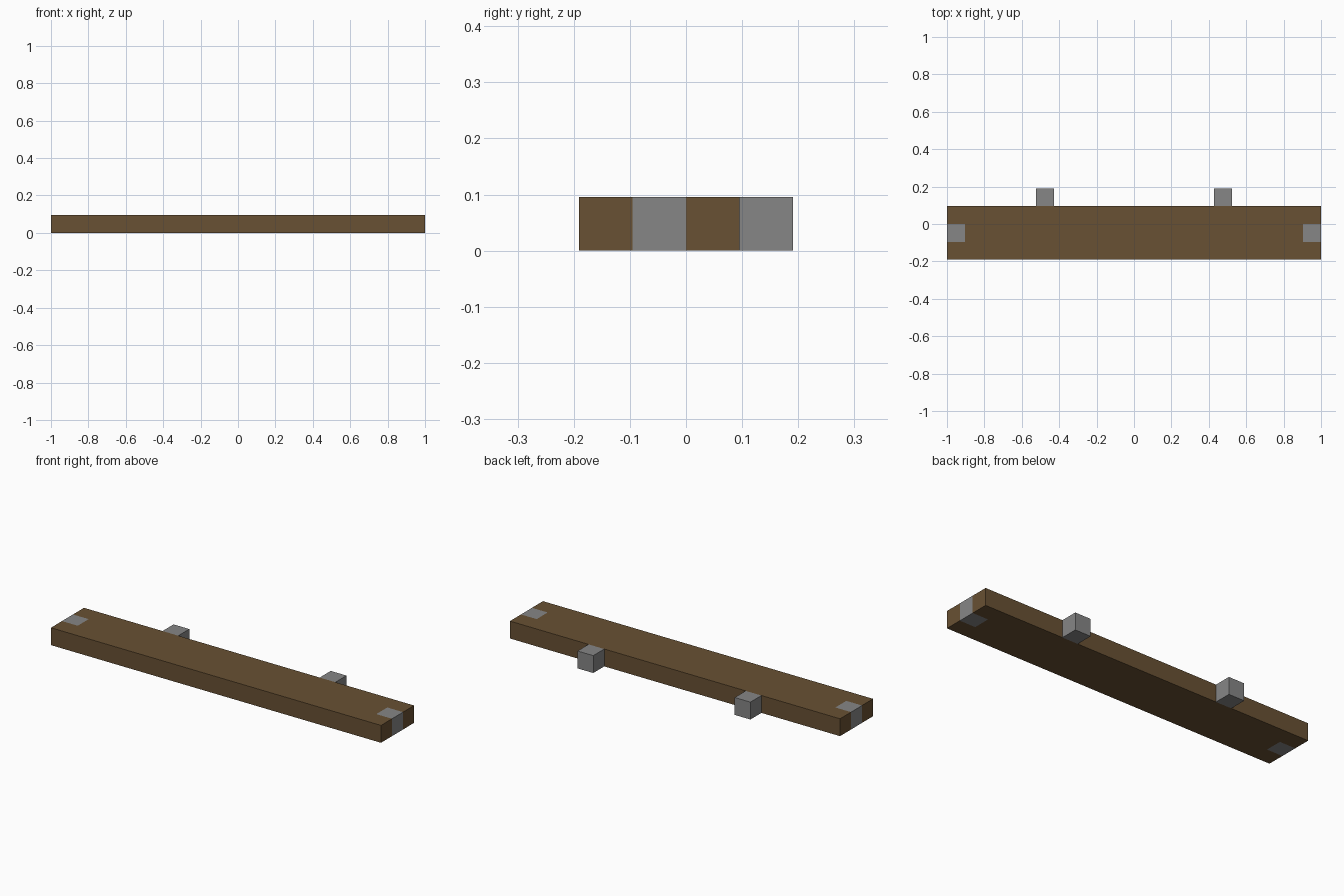
import bpy
import bmesh
from mathutils import Vector

cube = bpy.data.objects.get("Cube")
if cube:
    bpy.data.objects.remove(cube, do_unlink=True)

U = 2 / 21  # one module: the beam is 21 modules long


def make_material(name, color):
    mat = bpy.data.materials.new(name)
    mat.use_nodes = True
    mat.diffuse_color = color
    mat.node_tree.nodes["Principled BSDF"].inputs["Base Color"].default_value = color
    return mat


wood = make_material("brown_wood", (0.14, 0.082, 0.033, 1))
metal = make_material("grey_metal", (0.24, 0.24, 0.24, 1))


def add_box(name, low, high, materials, cuts=(), rule=None):
    """Box between two corners in modules, with optional straight cuts."""
    low, high = Vector(low) * U, Vector(high) * U
    bm = bmesh.new()
    bmesh.ops.create_cube(bm, size=1)
    for v in bm.verts:
        v.co = (low + high) / 2 + v.co * (high - low)
    for axis, position in cuts:
        normal = Vector((axis == "x", axis == "y", 0))
        bmesh.ops.bisect_plane(bm, geom=bm.verts[:] + bm.edges[:] + bm.faces[:],
                               plane_co=normal * position * U, plane_no=normal)
    if rule:
        for f in bm.faces:
            f.material_index = int(rule(f.calc_center_median() / U))
    mesh = bpy.data.meshes.new(name)
    bm.to_mesh(mesh)
    bm.free()
    for mat in materials:
        mesh.materials.append(mat)
    obj = bpy.data.objects.new(name, mesh)
    bpy.context.collection.objects.link(obj)


# Beam with a metal insert flush in each end
add_box("beam", (-10.5, -2, 0), (10.5, 1, 1), (wood, metal),
        cuts=(("x", -9.5), ("x", 9.5), ("y", -1), ("y", 0)),
        rule=lambda c: abs(c.x) > 9.5 and -1 < c.y < 0)

# Metal blocks on the back
for side, x in (("left", 5), ("right", -5)):
    add_box(side + "_back_block", (x - 0.5, 1, 0), (x + 0.5, 2, 1), (metal,))
